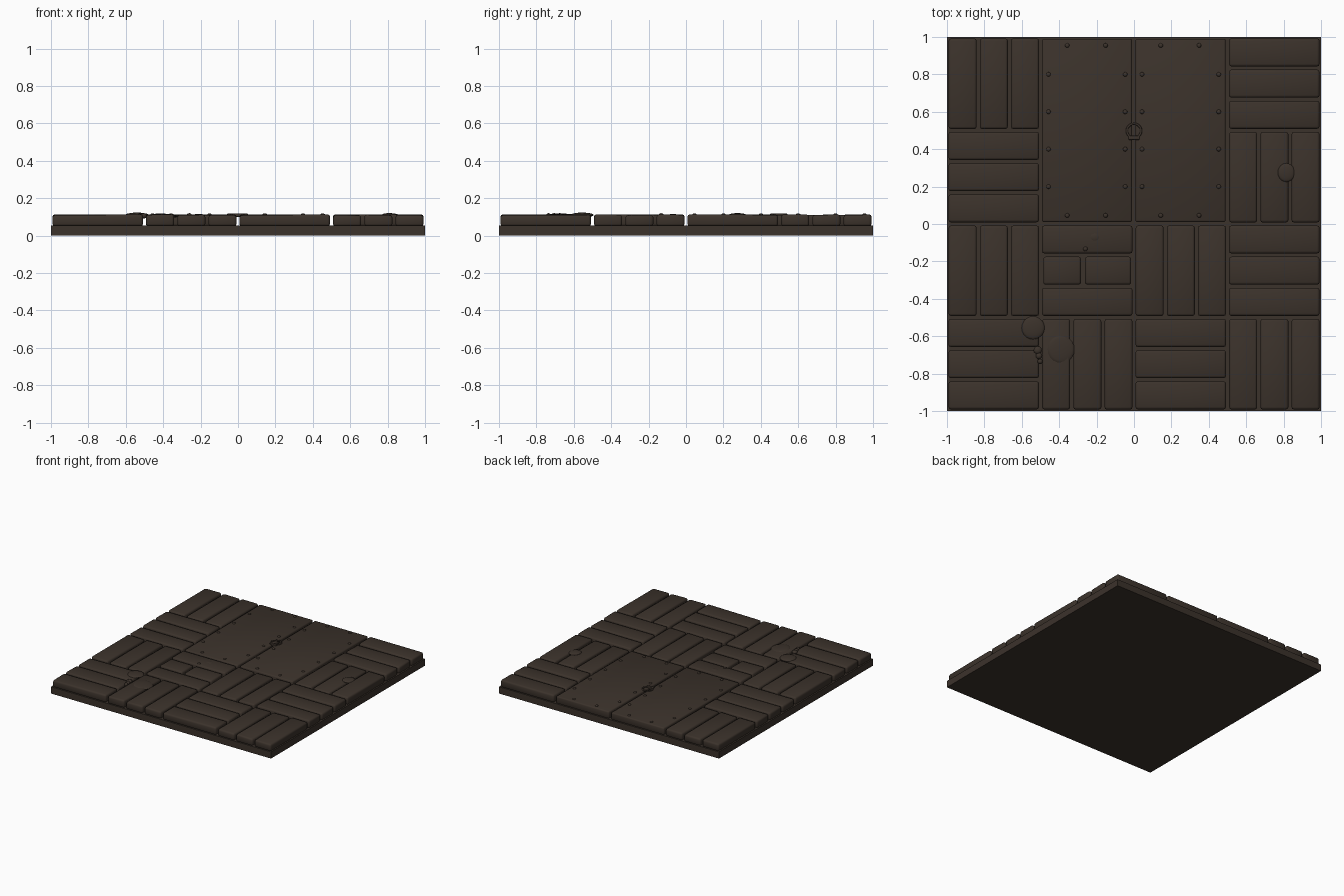
import bpy, bmesh, math, random
from mathutils import Matrix, Vector

if "Cube" in bpy.data.objects:
    bpy.data.objects.remove(bpy.data.objects["Cube"])

random.seed(4)
mat = bpy.data.materials.new("dark brown wood")
mat.diffuse_color = (0.044, 0.032, 0.024, 1)
mat.use_nodes = True
mat.node_tree.nodes["Principled BSDF"].inputs["Base Color"].default_value = mat.diffuse_color


def finish(bm, name, smooth=True):
    me = bpy.data.meshes.new(name)
    bmesh.ops.recalc_face_normals(bm, faces=bm.faces)
    bm.to_mesh(me)
    bm.free()
    me.materials.append(mat)
    ob = bpy.data.objects.new(name, me)
    bpy.context.collection.objects.link(ob)
    if smooth:
        bpy.ops.object.select_all(action='DESELECT')
        ob.select_set(True)
        bpy.context.view_layer.objects.active = ob
        bpy.ops.object.shade_smooth_by_angle(angle=math.radians(50))
    return ob


def box(name, x0, x1, y0, y1, z0, z1, bevel=0.0, jitter=0.0):
    bm = bmesh.new()
    bmesh.ops.create_cube(bm, size=1)
    for v in bm.verts:
        top = v.co.z > 0
        v.co = Vector((x1 if v.co.x > 0 else x0, y1 if v.co.y > 0 else y0, z1 if top else z0))
        if top:
            v.co.z += random.uniform(-jitter, jitter)
    if bevel:
        bmesh.ops.bevel(bm, geom=bm.edges[:], offset=bevel, segments=2, profile=0.5, affect='EDGES')
    return finish(bm, name, bevel > 0)


def blob(name, x, y, z, rx, ry, rz, tilt=0.0, seg=20):
    bm = bmesh.new()
    bmesh.ops.create_uvsphere(bm, u_segments=seg, v_segments=10, radius=1,
                              matrix=Matrix.Translation((x, y, z)) @ Matrix.Rotation(tilt, 4, 'Y')
                              @ Matrix.Diagonal((rx, ry, rz, 1)))
    return finish(bm, name)


# Base slab
box("base_slab", -1, 1, -1, 1, 0, 0.055)

# Basket-weave planks: 4 x 4 cells of three, without the hatch cells
PITCH = 0.5 / 3
for col in range(4):
    for row in range(4):                      # row 0 is the front
        if col in (1, 2) and row >= 2:
            continue
        cx, cy = -1 + col * 0.5, -1 + row * 0.5
        for k in range(3):
            a, b = k * PITCH + 0.009, (k + 1) * PITCH - 0.008
            lo, hi = 0.008, 0.492
            if (col + row) % 2:               # planks along y
                spans = [(cx + a, cx + b, cy + lo, cy + hi)]
            elif (col, row, k) == (1, 1, 1):  # broken plank in two pieces
                spans = [(-0.485, -0.283, cy + a, cy + b), (-0.262, -0.015, cy + a, cy + b)]
            else:                             # planks along x
                spans = [(cx + lo, cx + hi, cy + a, cy + b)]
            for s in spans:
                box("floor_plank", *s, 0.05, 0.111, 0.013, 0.003)

# Hatch: two riveted doors
for name, x0, x1 in (("hatch_door_left", -0.492, -0.01), ("hatch_door_right", 0.008, 0.49)):
    box(name, x0, x1, 0.01, 0.99, 0.05, 0.111, 0.01)
    xa, xb = x0 + 0.035, x1 - 0.037
    spots = [(x, y) for x in (xa, xb) for y in (0.2, 0.4, 0.6, 0.8)]
    spots += [(x0 + f, y) for f in (0.135, 0.34) for y in (0.046, 0.955)]
    for x, y in spots:
        blob("hatch_rivet", x, y, 0.111, 0.012, 0.012, 0.008, seg=12)

# Ring handle and its clasp
bm = bmesh.new()
N, M = 24, 8
rings = []
for i in range(N):
    t = 2 * math.pi * i / N
    rings.append([bm.verts.new(((0.038 + 0.006 * math.cos(p)) * math.cos(t),
                                0.498 + (0.038 + 0.006 * math.cos(p)) * math.sin(t),
                                0.113 + 0.006 * math.sin(p)))
                  for p in (2 * math.pi * j / M for j in range(M))])
for i in range(N):
    for j in range(M):
        r, s = rings[i], rings[(i + 1) % N]
        bm.faces.new((r[j], s[j], s[(j + 1) % M], r[(j + 1) % M]))
finish(bm, "ring_handle")
box("handle_clasp", -0.03, 0.03, 0.45, 0.472, 0.1, 0.119, 0.004)

# Flat lumps lying on the boards
blob("flat_lump", -0.54, -0.555, 0.11, 0.062, 0.062, 0.013)
blob("flat_lump", -0.39, -0.67, 0.107, 0.072, 0.075, 0.01, 0.06)
blob("flat_lump", 0.815, 0.275, 0.109, 0.046, 0.05, 0.011, 0.04)
blob("flat_lump", -0.21, -0.07, 0.109, 0.03, 0.025, 0.007)
# Pebbles
for x, y, r in ((-0.515, -0.675, 0.022), (-0.508, -0.705, 0.018), (-0.502, -0.735, 0.014), (-0.26, -0.133, 0.014)):
    blob("pebble", x, y, 0.106, r, r, 0.014, seg=12)
